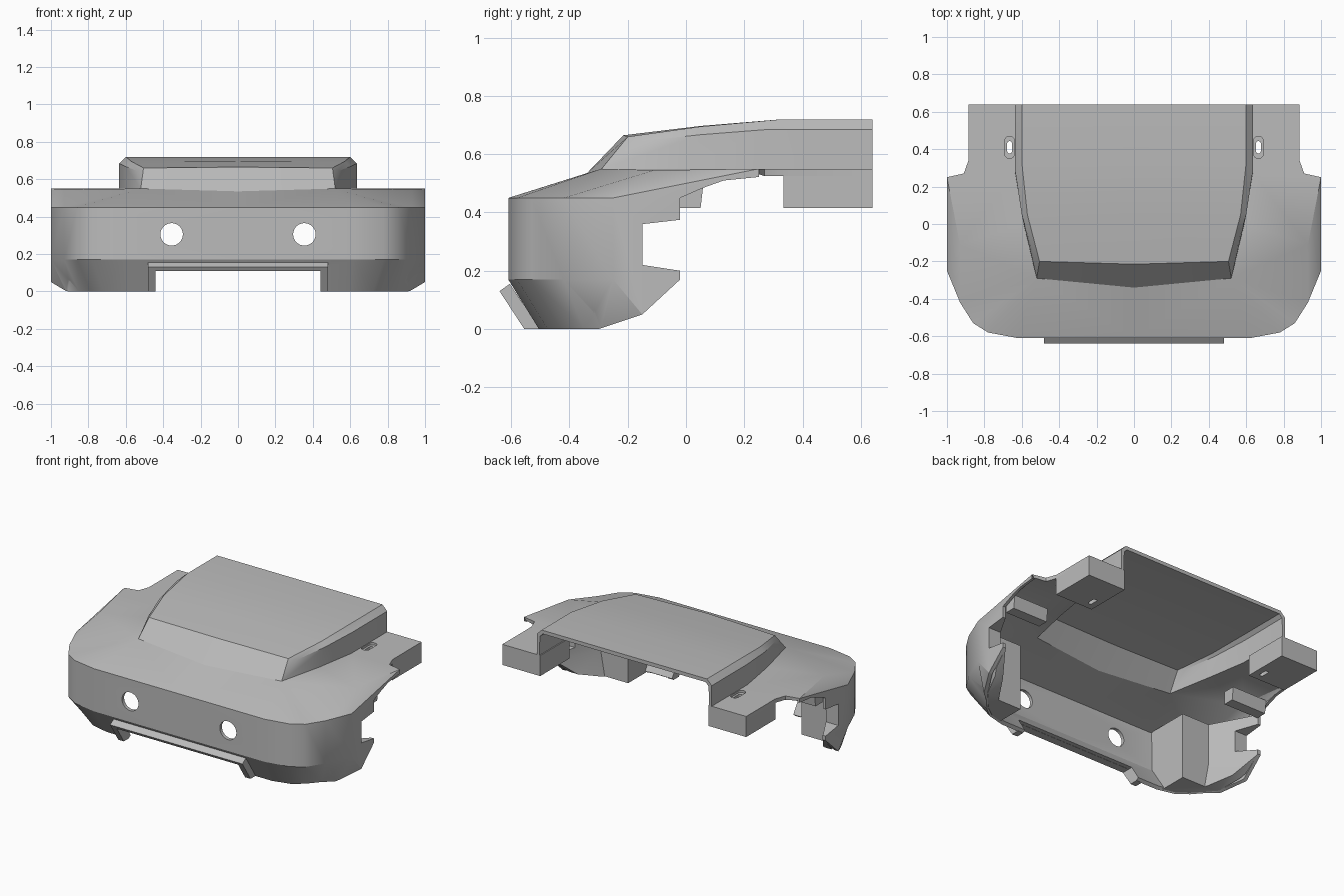
import bpy, bmesh, math

if "Cube" in bpy.data.objects:
    bpy.data.objects.remove(bpy.data.objects["Cube"], do_unlink=True)

grey = bpy.data.materials.new("body grey")
grey.use_nodes = True
grey.diffuse_color = (0.5, 0.5, 0.5, 1)
grey.node_tree.nodes["Principled BSDF"].inputs["Base Color"].default_value = (0.5, 0.5, 0.5, 1)


def make(name, bm):
    mesh = bpy.data.meshes.new(name)
    bm.to_mesh(mesh)
    bm.free()
    mesh.materials.append(grey)
    ob = bpy.data.objects.new(name, mesh)
    bpy.context.collection.objects.link(ob)
    return ob


def activate(ob):
    bpy.ops.object.select_all(action='DESELECT')
    ob.select_set(True)
    bpy.context.view_layer.objects.active = ob


def modify(ob, kind, **settings):
    activate(ob)
    mod = ob.modifiers.new(kind.lower(), kind)
    for key, value in settings.items():
        setattr(mod, key, value)
    bpy.ops.object.modifier_apply(modifier=mod.name)


def cut(ob, *cutters):
    for c in cutters:
        modify(ob, 'BOOLEAN', operation='DIFFERENCE', object=c, solver='EXACT', use_self=True)


def loft(name, rings, mirror=False):
    bm = bmesh.new()
    rows = [[bm.verts.new(p) for p in ring] for ring in rings]
    n = len(rows[0])
    for a, b in zip(rows, rows[1:]):
        for i in range(n):
            j = (i + 1) % n
            bm.faces.new((a[i], a[j], b[j], b[i]))
    bm.faces.new(rows[0][::-1])
    bm.faces.new(rows[-1])
    bmesh.ops.recalc_face_normals(bm, faces=bm.faces)
    ob = make(name, bm)
    if mirror:
        modify(ob, 'MIRROR')
    return ob


def prism(name, pts, axis, lo, hi, mirror=False):
    place = {'x': lambda p, h: (h, p[0], p[1]),
             'y': lambda p, h: (p[0], h, p[1]),
             'z': lambda p, h: (p[0], p[1], h)}[axis]
    return loft(name, [[place(p, h) for p in pts] for h in (lo, hi)], mirror)


def rect(a, b, c, d):
    return [(a, c), (b, c), (b, d), (a, d)]


def oval(cx, cy, r, straight, n=32):
    pts = []
    for i in range(n):
        t = 2 * math.pi * (i + 0.5) / n
        pts.append((cx + r * math.cos(t), cy + r * math.sin(t) + math.copysign(straight, math.sin(t))))
    return pts


# Body skin, left half: rim, lower edge, hood base, hood chamfer and hood top
rim = [(0, -.61), (.62, -.61), (.78, -.58), (.86, -.53), (.93, -.42), (1, -.25)]
foot = [(0, -.505), (.6, -.505), (.72, -.475), (.79, -.42), (.85, -.35), (.92, -.29)]
points = {}
for i in range(6):
    points["R%d" % i] = (*rim[i], .45)
    points["L%d" % i] = (*rim[i], .17)
    points["K%d" % i] = (*foot[i], 0)
points.update({
    "R6": (1, .25, .55), "L6": (1, .25, .05), "S": (1, -.15, .05), "C": (.93, -.11, .545),
    "B0": (0, -.34, .535), "B1": (.52, -.29, .55), "B2": (.59, 0, .55),
    "B3": (.635, .27, .55), "B4": (.635, .64, .55),
    "E1": (.91, .27, .55), "E2": (.885, .34, .55), "E3": (.885, .64, .55),
    "U1": (.54, -.155, .645), "U2": (.6, .05, .667), "U3": (.635, .28, .685), "U4": (.635, .64, .685),
    "T1": (.505, -.2, .66), "T2": (.57, .05, .695), "T3": (.6, .33, .72), "T4": (.6, .64, .72),
    "M1": (0, -.215, .665), "M2": (0, .05, .697), "M3": (0, .33, .72), "M4": (0, .64, .72)})
faces = ["R0 R1 B1 B0", "R1 R2 B1", "R2 R3 B1", "R3 R4 B1", "R4 C B1", "R4 R5 C", "R5 R6 C",
         "C R6 B3 B2", "C B2 B1", "R6 E1 E2 E3 B4 B3",
         "R5 L5 S L6 R6", "L5 K5 S", "B0 B1 T1 M1", "B1 U1 T1", "B1 B2 U2 U1"]
for i in range(5):
    faces += ["R{0} R{1} L{1} L{0}".format(i, i + 1), "L{0} L{1} K{1} K{0}".format(i, i + 1)]
for i in (1, 2, 3):
    faces += ["U{0} U{1} T{1} T{0}".format(i, i + 1), "T{0} T{1} M{1} M{0}".format(i, i + 1)]
    if i > 1:
        faces.append("B{0} B{1} U{1} U{0}".format(i, i + 1))
bm = bmesh.new()
verts = {k: bm.verts.new(p) for k, p in points.items()}
skin = [bm.faces.new([verts[k] for k in f.split()]) for f in faces]
bmesh.ops.recalc_face_normals(bm, faces=bm.faces)
if skin[9].normal.z < 0:
    bmesh.ops.reverse_faces(bm, faces=bm.faces)
body = make("front_body_shell", bm)
modify(body, 'MIRROR')
modify(body, 'SOLIDIFY', thickness=.025, offset=-1)

# Solid bumper corners in front of the wheel openings
upper = [(.63, -.59), (.63, -.3), (.83, -.3), (.98, -.02),
         (.98, -.25), (.915, -.41), (.85, -.515), (.77, -.565)]
lower = [(.63, -.485), (.63, -.3), (.8, -.3), (.96, -.02),
         (.9, -.28), (.84, -.35), (.78, -.415), (.71, -.465)]
corners = loft("bumper_corners", [[(x, y, z) for x, y in ring] for ring, z in
                                  ((lower, .004), (upper, .17), (upper, .44))], True)

# Rear mounting blocks, fender ribs and the lip frame
blocks = prism("mounting_blocks", rect(.61, .885, .335, .64), 'z', .415, .549, True)
prism("fender_ribs", [(-.02, .415), (.05, .415), (.06, .5), (-.02, .5)], 'x', .72, .975, True)
lip = prism("lip_frame", [(-.64, .13), (-.605, .155), (-.5, 0), (-.555, 0)], 'x', -.48, .48)

# Cutters: wheel opening, intake, lamp holes and mounting slots
arch = prism("arch_cutter", [(-.3, -.1), (-.3, 0), (-.15, .05), (-.02, .17), (-.02, .2), (-.15, .22),
                             (-.15, .36), (-.02, .375), (-.02, .45), (.06, .485), (.13, .51),
                             (.25, .522), (.8, .522), (.8, -.1)], 'x', -1.2, 1.2)
intake = prism("intake_cutter", rect(-.44, .44, -.1, .11), 'y', -.8, -.3)
lamps = prism("lamp_cutter", oval(.355, .305, .06, 0), 'y', -.8, -.5, True)
slots = prism("slot_cutter", oval(.665, .41, .013, .02), 'z', .3, .6, True)
recess = prism("recess_cutter", oval(.665, .41, .027, .032), 'z', .535, .6, True)
cutters = (arch, intake, lamps, slots, recess)
for c in cutters:
    c.hide_render = True

cut(body, *cutters)
cut(corners, arch)
cut(blocks, slots, recess)
cut(lip, intake)
for c in cutters:
    bpy.data.objects.remove(c, do_unlink=True)

# Smooth the rounded corners, keep creases sharp
for ob in (body, corners, blocks):
    activate(ob)
    bpy.ops.object.shade_smooth_by_angle(angle=math.radians(28))
